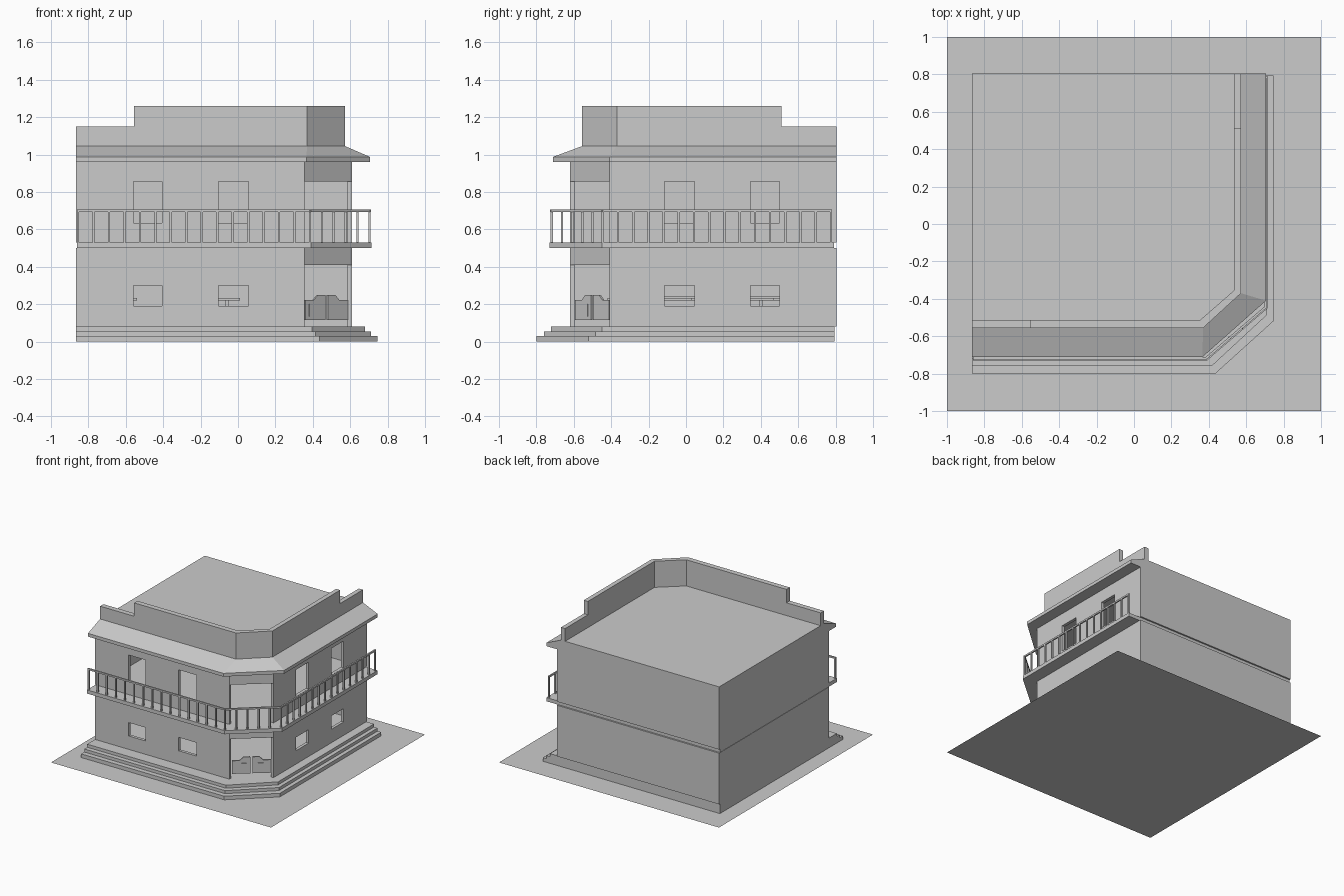
import bpy, bmesh
from mathutils import Vector

if "Cube" in bpy.data.objects:
    bpy.data.objects.remove(bpy.data.objects["Cube"])

X0, Y1, T = -0.865, 0.805, 0.025   # left face, back face, wall thickness


def finish(bm, name):
    bmesh.ops.recalc_face_normals(bm, faces=bm.faces)
    me = bpy.data.meshes.new(name)
    bm.to_mesh(me)
    bm.free()
    ob = bpy.data.objects.new(name, me)
    bpy.context.collection.objects.link(ob)
    return ob


def loft(name, rings):
    """Skin a stack of (outline, z) rings and cap both ends."""
    bm = bmesh.new()
    rows = [[bm.verts.new((x, y, z)) for x, y in pts] for pts, z in rings]
    n = len(rows[0])
    for a, b in zip(rows, rows[1:]):
        for i in range(n):
            j = (i + 1) % n
            bm.faces.new((a[i], a[j], b[j], b[i]))
    bm.faces.new(rows[0])
    bm.faces.new(rows[-1])
    return finish(bm, name)


def prism(name, pts, z0, z1):
    return loft(name, [(pts, z0), (pts, z1)])


def box(name, x0, x1, y0, y1, z0, z1):
    return prism(name, [(x0, y0), (x1, y0), (x1, y1), (x0, y1)], z0, z1)


def plan(y0, cx, x1, cy, left=X0, back=Y1):
    """Square plan with its front right corner cut off."""
    return [(left, y0), (cx, y0), (x1, cy), (x1, back), (left, back)]


def cut(ob, cutters):
    for c in cutters:
        m = ob.modifiers.new("opening", 'BOOLEAN')
        m.object, m.operation, m.solver = c, 'DIFFERENCE', 'EXACT'
    dg = bpy.context.evaluated_depsgraph_get()
    me = bpy.data.meshes.new_from_object(ob.evaluated_get(dg))
    ob.modifiers.clear()
    ob.data = me
    for c in cutters:
        bpy.data.objects.remove(c)


# Ground sheet
bm = bmesh.new()
bm.faces.new([bm.verts.new((x, y, 0)) for x, y in ((-1, -1), (1, -1), (1, 1), (-1, 1))])
finish(bm, "ground_sheet")

# Three wraparound steps
for i, (y, cx, x, cy) in enumerate([(-.80, .435, .745, -.52),
                                    (-.76, .415, .712, -.485),
                                    (-.722, .395, .68, -.45)]):
    prism(f"step_{i + 1}", plan(y, cx, x, cy, back=.795), (0, .03, .055)[i], (.03, .055, .08)[i])

# Two storeys of walls with window openings and a lintel over the corner doorway
for n, (z0, z1, w0, w1, lin) in enumerate([(.08, .5, .19, .30, .41), (.53, .96, .635, .855, .855)]):
    s = ("lower", "upper")[n]
    front = box(f"{s}_front_wall", X0, .355, -.62, -.62 + T, z0, z1)
    cut(front, [box("cutter", a, b, -.7, -.5, w0, w1) for a, b in ((-.56, -.405), (-.105, .055))])
    right = box(f"{s}_right_wall", .61 - T, .61, -.41, Y1, z0, z1)
    cut(right, [box("cutter", .5, .7, a, b, w0, w1) for a, b in ((-.115, .045), (.345, .50))])
    box(f"{s}_left_wall", X0, X0 + T, -.62 + T, Y1, z0, z1)
    box(f"{s}_back_wall", X0 + T, .61 - T, Y1 - T, Y1, z0, z1)
    prism(f"{s}_lintel", [(.355, -.62), (.61, -.41), (.61 - T, -.41), (.355, -.62 + T)], lin, z1)

# Balcony slab, which is also the upper floor
prism("balcony_floor", plan(-.73, .39, .715, -.45, left=-.862, back=.792), .5, .53)

# Balcony railing: top rail and balusters along each run
path = [Vector(p) for p in ((-.855, -.718), (.385, -.718), (.703, -.445), (.703, .775))]
R = .006
for k, (a, b) in enumerate(zip(path, path[1:])):
    d = (b - a).normalized()
    side = Vector((d.y, -d.x)) * R
    e0, e1 = a - d * R, b + d * R
    prism(f"rail_{k + 1}", [e0 + side, e1 + side, e1 - side, e0 - side], .692, .705)
    count = (15, 5, 15)[k]
    for i in range(count + (k == 2)):
        p = a.lerp(b, i / count)
        box(f"baluster_{k + 1}_{i + 1}", p.x - R, p.x + R, p.y - R, p.y + R, .53, .692)

# Roof block with flat fascia and sloping eaves
outer = plan(-.712, .365, .706, -.41)
inner = plan(-.555, .37, .572, -.37)
loft("roof_and_eaves", [(outer, .96), (outer, .987), (inner, 1.045)])

# Stepped parapet
prism("parapet_tall", [(-.555, -.555), (.37, -.555), (.572, -.37), (.572, .51),
                       (.535, .51), (.535, -.355), (.355, -.512), (-.555, -.512)], 1.045, 1.26)
box("parapet_low_front", X0, -.555, -.555, -.512, 1.045, 1.15)
box("parapet_low_right", .535, .572, .51, Y1, 1.045, 1.15)

# Pair of swinging doors, mirrored about the middle of the corner doorway
p0, p1 = Vector((.36, -.595)), Vector((.588, -.41))
along = (p1 - p0).normalized()
inward = Vector((-along.y, along.x)) * .012
L = (p1 - p0).length
leaf = [(.004, .115), (.47, .115), (.47, .25), (.3, .25), (.2, .222), (.004, .222)]
panel = [(.09, .135), (.38, .135), (.38, .2), (.09, .2)]


def slab(name, prof, flip, near, far):
    bm = bmesh.new()
    rows = []
    for off in (near, far):
        row = []
        for u, z in prof:
            q = p0 + along * L * ((1 - u) if flip else u) + inward * off
            row.append(bm.verts.new((q.x, q.y, z)))
        rows.append(row)
    n = len(prof)
    for i in range(n):
        j = (i + 1) % n
        bm.faces.new((rows[0][i], rows[0][j], rows[1][j], rows[1][i]))
    bm.faces.new(rows[0])
    bm.faces.new(rows[1])
    finish(bm, name)


for flip, s in ((False, "left"), (True, "right")):
    slab(f"{s}_swing_door", leaf, flip, 0, 1)
    slab(f"{s}_door_panel", panel, flip, -.25, 1.25)

# Bar counter and shelves inside
box("bar_counter", -.62, -.56, -.3, .5, .08, .22)
box("bar_top", -.64, -.54, -.32, .52, .22, .232)
for i in range(3):
    box(f"bar_shelf_{i + 1}", X0 + T, -.78, -.3, .5, .16 + .07 * i, .17 + .07 * i)

# Tables inside
for i, (x, y) in enumerate([(-.06, -.35), (.25, .1), (-.15, .4)]):
    box(f"table_leg_{i + 1}", x - .01, x + .01, y - .01, y + .01, .08, .22)
    box(f"table_top_{i + 1}", x - .07, x + .07, y - .07, y + .07, .22, .232)
